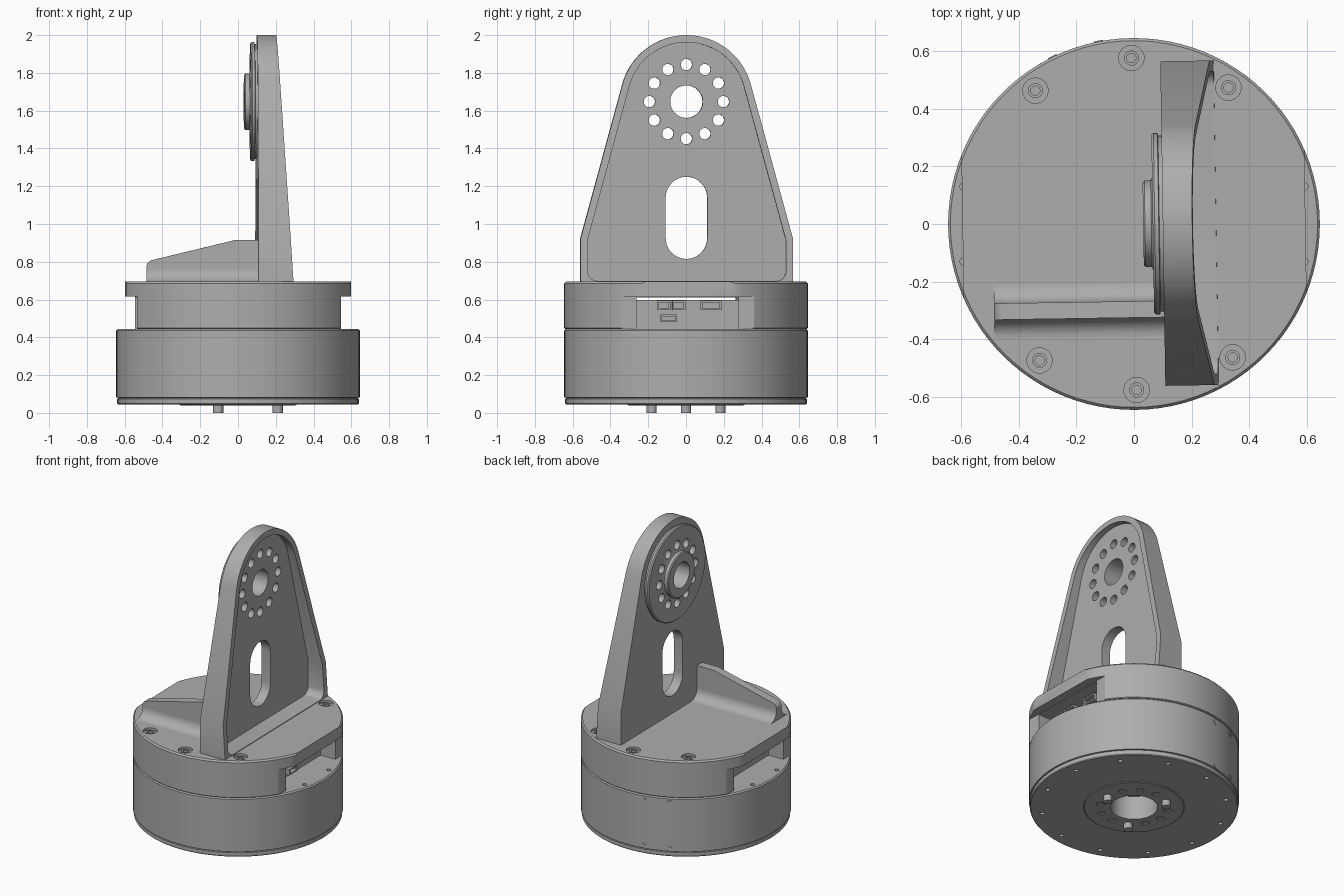
import bpy, bmesh
from math import radians, sin, cos, pi, atan2, acos, hypot
from mathutils import Matrix, Vector

if "Cube" in bpy.data.objects:
    bpy.data.objects.remove(bpy.data.objects["Cube"])

grey = bpy.data.materials.new("plain_grey")
grey.use_nodes = True
tone = (0.42, 0.42, 0.42, 1)
grey.diffuse_color = tone
grey.node_tree.nodes["Principled BSDF"].inputs["Base Color"].default_value = tone

TURN = radians(0.9)          # the bracket and cover sit slightly turned
HUB = 1.648                  # height of the joint axis
DECK = 0.695                 # top of the cover
SEAM = 0.445                 # top of the drum


def finish(name, bm):
    bmesh.ops.recalc_face_normals(bm, faces=bm.faces)
    me = bpy.data.meshes.new(name)
    bm.to_mesh(me)
    bm.free()
    me.materials.append(grey)
    ob = bpy.data.objects.new(name, me)
    bpy.context.collection.objects.link(ob)
    smooth(me)
    return ob


def smooth(me):
    me.shade_smooth()
    me.set_sharp_from_angle(angle=radians(30))


def lathe(name, profile, matrix=Matrix(), steps=96):
    """Turn (radius, height) points around z."""
    bm = bmesh.new()
    vs = [bm.verts.new((r, 0, z)) for r, z in profile]
    es = [bm.edges.new(pair) for pair in zip(vs, vs[1:])]
    bmesh.ops.spin(bm, geom=vs + es, axis=(0, 0, 1), cent=(0, 0, 0),
                   angle=2 * pi, steps=steps, use_merge=True)
    bmesh.ops.remove_doubles(bm, verts=bm.verts, dist=1e-5)
    bm.transform(matrix)
    return finish(name, bm)


def prism(name, points, lo, hi, axis="X"):
    """Extrude a flat outline along x or y."""
    bm = bmesh.new()
    place = (lambda u, v, w: (w, u, v)) if axis == "X" else (lambda u, v, w: (u, w, v))
    face = bm.faces.new([bm.verts.new(place(u, v, lo)) for u, v in points])
    out = bmesh.ops.extrude_face_region(bm, geom=[face])
    moved = [g for g in out["geom"] if isinstance(g, bmesh.types.BMVert)]
    bmesh.ops.translate(bm, verts=moved, vec=place(0, 0, hi - lo))
    return finish(name, bm)


def box(name, x, y, z):
    return prism(name, [(y[0], z[0]), (y[1], z[0]), (y[1], z[1]), (y[0], z[1])], *x)


def rod(name, at, r, depth, direction=(0, 0, 1), sides=32):
    bm = bmesh.new()
    turn = Vector(direction).to_track_quat("Z", "Y").to_matrix().to_4x4()
    bmesh.ops.create_cone(bm, cap_ends=True, segments=sides, radius1=r, radius2=r,
                          depth=depth, matrix=Matrix.Translation(at) @ turn)
    return finish(name, bm)


def cut(ob, cutters, keep=False):
    for c in cutters:
        c.hide_render = True
        m = ob.modifiers.new("cut", "BOOLEAN")
        m.operation, m.solver, m.object = "DIFFERENCE", "EXACT", c
    deps = bpy.context.evaluated_depsgraph_get()
    me = bpy.data.meshes.new_from_object(ob.evaluated_get(deps))
    ob.modifiers.clear()
    ob.data = me
    smooth(me)
    if not keep:
        for c in cutters:
            bpy.data.objects.remove(c)


def arc(cx, cy, r, a, b, n):
    return [(cx + r * cos(a + (b - a) * i / n), cy + r * sin(a + (b - a) * i / n))
            for i in range(n + 1)]


def ring(count, r, start=0):
    return [(r * cos(start + 2 * pi * i / count), r * sin(start + 2 * pi * i / count))
            for i in range(count)]


# Drum with chamfered rims, a seam line and a blind bore below
drum = lathe("drum", [(0, 0.2), (0.145, 0.2), (0.145, 0.045), (0.635, 0.045), (0.64, 0.05),
                      (0.64, 0.074), (0.635, 0.076), (0.635, 0.08), (0.645, 0.082),
                      (0.645, 0.437), (0.637, SEAM), (0, SEAM)])
holes = [rod("cutter", (x, y, 0.045), 0.014, 0.06, sides=16)
         for x, y in ring(12, 0.57, 0.2)]
holes += [rod("cutter", (s * 0.59, y, SEAM), 0.014, 0.06, sides=16)
          for s in (-1, 1) for y in (-0.13, 0.13)]
cut(drum, holes)

# Output hub underneath with bolt circle and three locating pins
hub = lathe("output_hub", [(0.145, 0.06), (0.145, 0.04), (0.305, 0.04), (0.31, 0.044),
                           (0.31, 0.06), (0.145, 0.06)])
bolt_circle = ring(12, 0.21)
cut(hub, [rod("cutter", (x, y, 0.04), 0.024, 0.03) for i, (x, y) in enumerate(bolt_circle)
          if i % 4])
for x, y in bolt_circle[::4]:
    rod("locating_pin", (x, y, 0.03), 0.027, 0.06)

# Small screws on the drum wall
for a in (101, 116):
    for z in (0.1, 0.41):
        d = Vector((cos(radians(a)), sin(radians(a)), 0))
        rod("side_screw", d * 0.643 + Vector((0, 0, z)), 0.016, 0.01, d, 16)

# Cover with flat sides, undercut windows and a cable channel
cover = lathe("cover", [(0, SEAM), (0.64, SEAM), (0.645, 0.45), (0.645, 0.685),
                        (0.636, DECK), (0, DECK)])
cutters = [box("cutter", (-0.7, 0.7), (-0.27, 0.27), (0.4, 0.612))]
for s in (-1, 1):
    for near, top in ((0.595, 0.8), (0.54, 0.615)):
        cutters.append(box("cutter", sorted((s * near, s * 0.8)), (-0.6, 0.6), (0.4, top)))
seats = ring(2, 0.576, pi / 2) + [(sx * 0.335, sy * 0.468) for sx in (-1, 1) for sy in (-1, 1)]
for x, y in seats:
    cutters.append(rod("cutter", (x, y, DECK), 0.044, 0.03))
cut(cover, cutters)
screws = [lathe("cover_screw", [(0, 0.66), (0.016, 0.66), (0.016, 0.688), (0.026, 0.688),
                                (0.026, 0.67)], Matrix.Translation((x, y, 0)), 24)
          for x, y in seats]

# Electronics block inside the channel, with sockets
core = box("electronics_block", (-0.43, 0.43), (-0.27, 0.27), (SEAM, 0.597))
sockets = []
for y0, y1, z0, z1 in ((-0.16, -0.09, 0.545, 0.595), (-0.08, -0.01, 0.545, 0.595),
                       (0.07, 0.18, 0.545, 0.595), (-0.145, -0.055, 0.48, 0.52)):
    s = box("socket", (0.42, 0.48), (y0, y1), (z0, z1))
    cut(s, [box("cutter", (0.45, 0.5), (y0 + 0.01, y1 - 0.01), (z0 + 0.01, z1 - 0.01))])
    sockets.append(s)


# Upright bracket: tapered outline with a round head
def outline(inset, bottom, corner=0.0):
    r, w, z = 0.352 - inset, 0.563 - inset, 0.92 - inset * 0.13
    a = atan2(z - HUB, w) + acos(r / hypot(w, z - HUB))
    pts = [(w, z)] + arc(0, HUB, r, a, pi - a, 32) + [(-w, z)]
    if not corner:
        return pts + [(-w, bottom), (w, bottom)]
    return (pts + arc(corner - w, bottom + corner, corner, pi, 1.5 * pi, 6)
            + arc(w - corner, bottom + corner, corner, 1.5 * pi, 2 * pi, 6))


upright = prism("upright", outline(0, DECK - 0.005), 0.1, 0.3)
for v in upright.data.vertices:
    if v.co.x > 0.2:
        v.co.x = 0.285 - 0.083 * (v.co.z - DECK) / (2 - DECK)
slot = arc(0, 1.14, 0.11, 0, pi, 16) + arc(0, 0.925, 0.11, pi, 2 * pi, 16)
cut(upright, [prism("cutter", outline(0.038, 0.699, 0.05), 0.165, 0.5),
              prism("cutter", slot, 0, 0.4)])

# Joint flange with raised boss on the inner side
flange = lathe("joint_flange", [(0, -0.005), (0.305, -0.005), (0.305, 0.012), (0.315, 0.014),
                                (0.315, 0.028), (0.308, 0.035), (0.16, 0.035), (0.15, 0.04),
                                (0.15, 0.062), (0.142, 0.068), (0, 0.068)],
               Matrix.Translation((0.1, 0, HUB)) @ Matrix.Rotation(-pi / 2, 4, "Y"))
drills = [rod("cutter", (0.15, y, HUB + z), 0.03, 0.5, (1, 0, 0)) for y, z in
          ring(12, 0.196)] + [rod("cutter", (0.15, 0, HUB), 0.086, 0.5, (1, 0, 0), 48)]
cut(flange, drills, keep=True)
cut(upright, drills)

# Side gusset with a filleted foot
rib = [(-0.49, DECK - 0.005), (0.11, DECK - 0.005), (0.11, 0.915), (-0.02, 0.915)]
gusset = prism("gusset", rib + arc(-0.45, 0.77, 0.04, pi * 0.57, pi, 8), -0.325, -0.268, "Y")
R = 0.065
foot = (arc(-0.268 + R, DECK + R, R, 1.5 * pi, pi, 10)
        + arc(-0.325 - R, DECK + R, R, 0, -0.5 * pi, 10))
gusset_foot = prism("gusset_foot", foot, -0.489, 0.105)

for part in [cover, core, upright, flange, gusset, gusset_foot] + screws + sockets:
    part.rotation_euler.z = TURN
